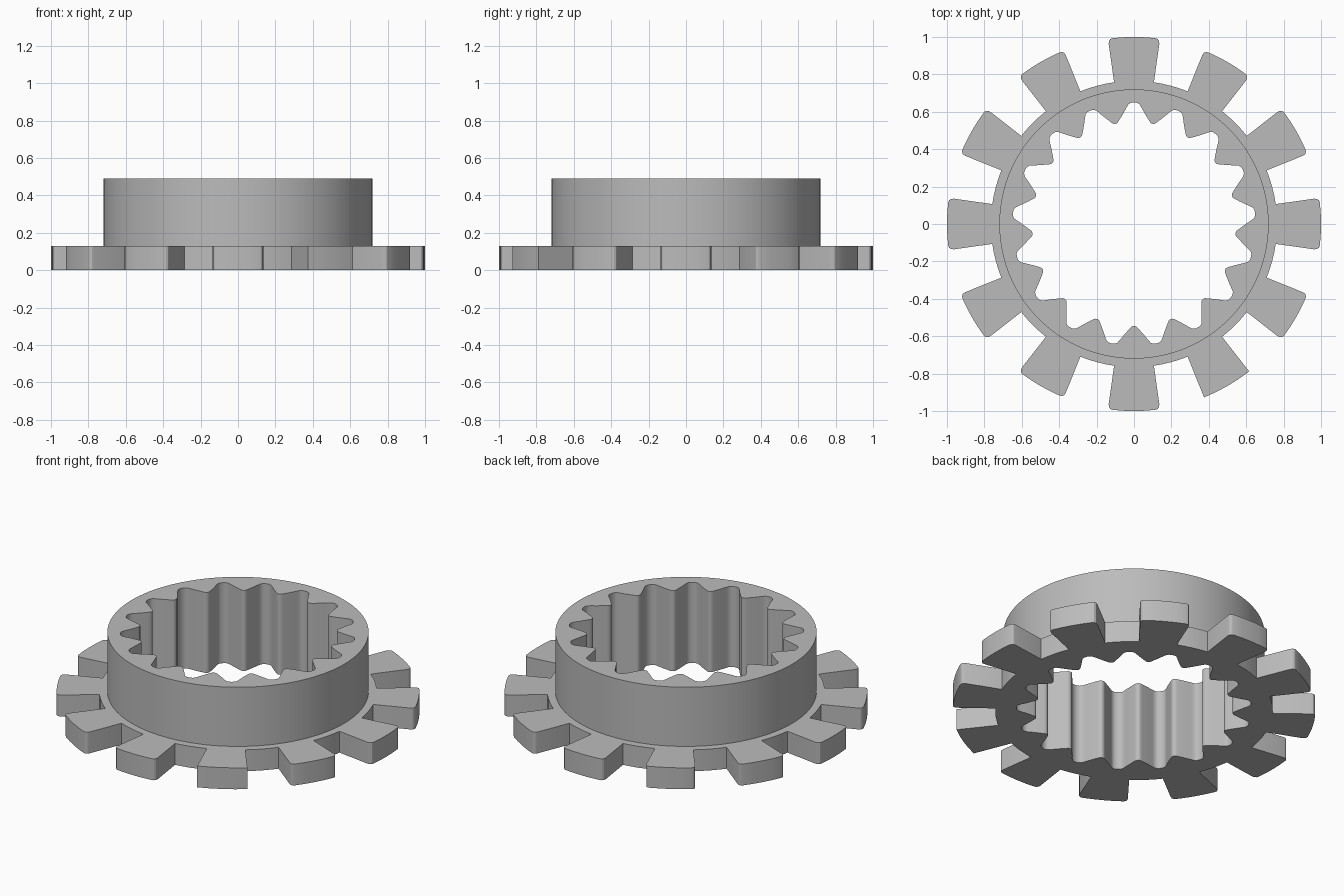
import bpy, bmesh
from math import radians, cos, sin

if "Cube" in bpy.data.objects:
    bpy.data.objects.remove(bpy.data.objects["Cube"], do_unlink=True)

FLANGE_TOP, COLLAR_TOP = 0.13, 0.49
COLLAR_R, RIM_R = 0.72, 0.765
LUGS, SPLINES = 12, 17


def polar(deg, r):
    return r * cos(radians(deg)), r * sin(radians(deg))


def mirrored(half):
    """Mirror (angle, radius) points about angle zero."""
    return [(-a, r) for a, r in reversed(half) if a > 0] + half


def lug_outline():
    """Flange edge with radial-sided lugs; one lug has square corners."""
    rounded = [(0, 1), (3.3, 1), (6.6, 1), (7.3, 0.997), (7.8, 0.988), (8, 0.973)]
    square = [(0, 1), (4, 1), (8, 1)]
    floor = [(8, RIM_R), (11.5, RIM_R), (15, RIM_R)]
    points = []
    for i in range(LUGS):
        centre = i * 360 / LUGS
        top = square if i == 10 else rounded
        tooth = mirrored(top + floor)[1:]   # neighbours share the gap centre
        points += [polar(centre + a, r) for a, r in tooth]
    return points


def bore_outline():
    """Internal splines with curved flanks, a groove facing the back."""
    pitch = 360 / SPLINES
    half = [(0, 0.65), (1.5, 0.648), (2.6, 0.641), (3.5, 0.627), (5, 0.602),
            (6.8, 0.577), (8.3, 0.559), (9.1, 0.55), (9.8, 0.546), (pitch / 2, 0.545)]
    return [polar(90 + i * pitch + a, r)
            for i in range(SPLINES) for a, r in mirrored(half)[1:]]


bm = bmesh.new()


def ring(points, z):
    verts = [bm.verts.new((x, y, z)) for x, y in points]
    edges = [bm.edges.new((v, verts[i - 1])) for i, v in enumerate(verts)]
    return verts, edges


def wall(low, high):
    a, b = low[0], high[0]
    for i in range(len(a)):
        bm.faces.new((a[i - 1], a[i], b[i], b[i - 1]))


def cap(outer, inner, up):
    bmesh.ops.triangle_fill(bm, edges=outer[1] + inner[1], use_beauty=True,
                            normal=(0, 0, up))


# Outlines at each level
lugs, bore = lug_outline(), bore_outline()
circle = [polar(i * 3, COLLAR_R) for i in range(120)]
lug_low, lug_high = ring(lugs, 0), ring(lugs, FLANGE_TOP)
collar_low, collar_high = ring(circle, FLANGE_TOP), ring(circle, COLLAR_TOP)
bore_low, bore_high = ring(bore, 0), ring(bore, COLLAR_TOP)

# Lug edge, collar side and splined bore
wall(lug_low, lug_high)
wall(collar_low, collar_high)
wall(bore_low, bore_high)

# Underside, flange shelf and collar top
cap(lug_low, bore_low, -1)
cap(lug_high, collar_low, 1)
cap(collar_high, bore_high, 1)
bmesh.ops.recalc_face_normals(bm, faces=bm.faces[:])

mesh = bpy.data.meshes.new("splined_lug_ring")
bm.to_mesh(mesh)
bm.free()
body = bpy.data.objects.new("splined_lug_ring", mesh)
bpy.context.collection.objects.link(body)

# Plain grey metal
grey = bpy.data.materials.new("plain_grey")
grey.use_nodes = True
colour = (0.5, 0.5, 0.5, 1)
grey.diffuse_color = colour
grey.node_tree.nodes["Principled BSDF"].inputs["Base Color"].default_value = colour
mesh.materials.append(grey)

# Smooth round walls, crisp corners
bpy.ops.object.select_all(action="DESELECT")
body.select_set(True)
bpy.context.view_layer.objects.active = body
bpy.ops.object.shade_smooth_by_angle(angle=radians(30))
